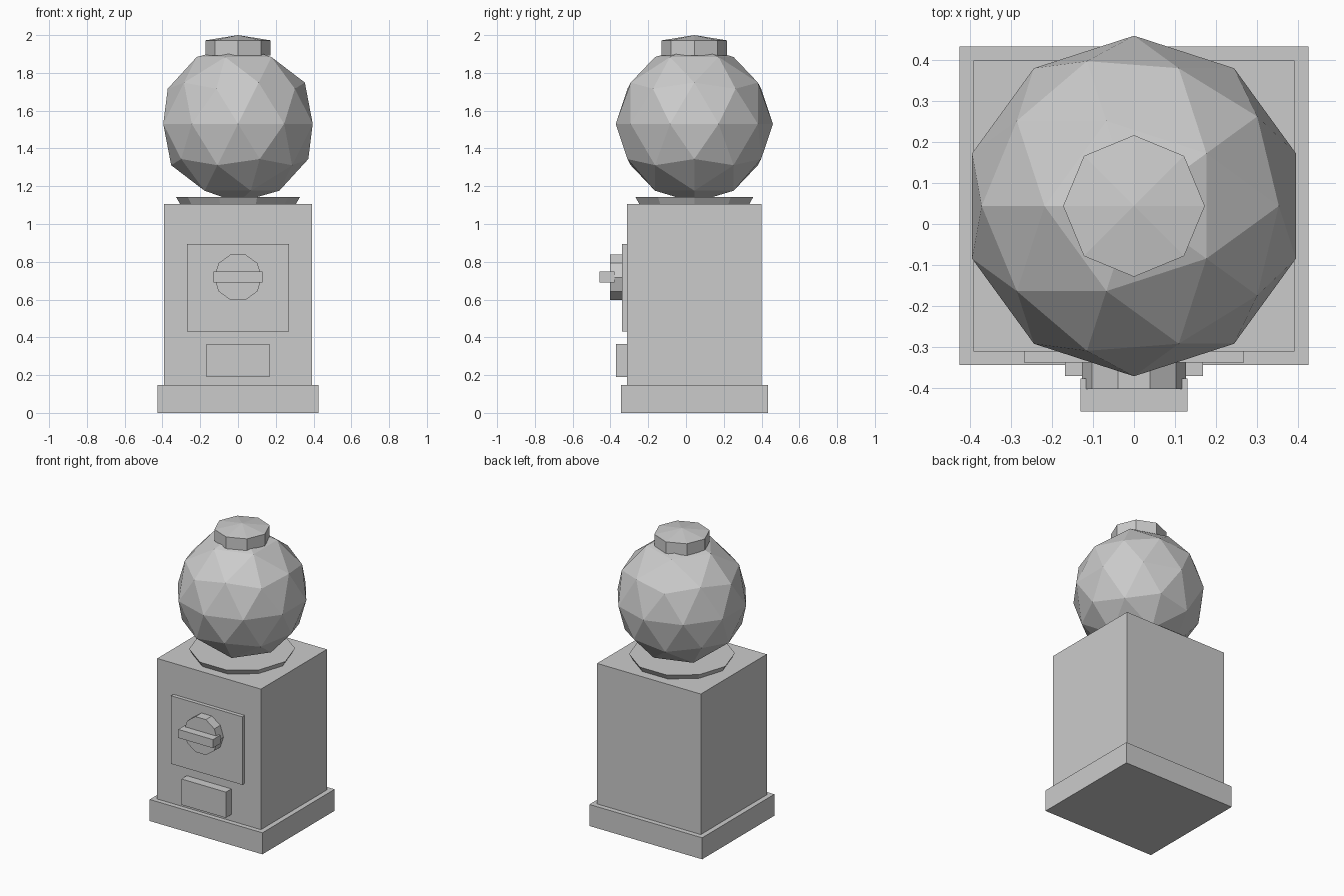
import bpy
import bmesh
from math import pi
from mathutils import Matrix, Vector

default = bpy.data.objects.get("Cube")
if default:
    bpy.data.objects.remove(default, do_unlink=True)

# Single flat colour
grey = bpy.data.materials.new("light_grey")
grey.use_nodes = True
tone = (0.6, 0.6, 0.6, 1)
grey.diffuse_color = tone
grey.node_tree.nodes["Principled BSDF"].inputs["Base Color"].default_value = tone

CENTRE_Y = 0.044    # axis of cabinet and globe
FRONT_Y = -0.312    # front wall of the cabinet


def finish(name, bm):
    mesh = bpy.data.meshes.new(name)
    bm.to_mesh(mesh)
    bm.free()
    mesh.materials.append(grey)
    obj = bpy.data.objects.new(name, mesh)
    bpy.context.collection.objects.link(obj)
    return obj


def box(name, half_x, y, z):
    """Box centred on x, spanning the y and z ranges."""
    bm = bmesh.new()
    bmesh.ops.create_cube(bm, size=1)
    bmesh.ops.scale(bm, verts=bm.verts, vec=(2 * half_x, y[1] - y[0], z[1] - z[0]))
    bmesh.ops.translate(bm, verts=bm.verts, vec=(0, sum(y) / 2, sum(z) / 2))
    return finish(name, bm)


def prism(name, sides, r_bottom, r_top, depth, place, peak=0):
    """Tapered prism with a corner on +x; peak raises the middle of its top."""
    bm = bmesh.new()
    bmesh.ops.create_cone(bm, cap_ends=True, segments=sides,
                          radius1=r_bottom, radius2=r_top, depth=depth)
    # Turn so that one corner lies exactly on the x axis
    corner = bm.verts[:][0].co
    turn = -Vector((1, 0)).angle_signed(corner.to_2d())
    bmesh.ops.rotate(bm, verts=bm.verts, matrix=Matrix.Rotation(-turn, 3, 'Z'))
    if abs(max(v.co.x for v in bm.verts) - max(r_bottom, r_top)) > 0.0001:
        bmesh.ops.rotate(bm, verts=bm.verts, matrix=Matrix.Rotation(2 * turn, 3, 'Z'))
    if peak:
        top = max(bm.faces, key=lambda f: f.calc_center_median().z)
        hub = bmesh.ops.poke(bm, faces=[top])["verts"][0]
        hub.co.z += peak
    bmesh.ops.transform(bm, verts=bm.verts, matrix=place)
    return finish(name, bm)


# Cabinet
box("base", 0.426, (-0.345, 0.434), (0, 0.147))
box("cabinet", 0.392, (FRONT_Y, 0.40), (0.147, 1.107))

# Front fittings
box("front_panel", 0.269, (-0.338, FRONT_Y), (0.43, 0.895))
box("dispenser_door", 0.168, (-0.371, FRONT_Y), (0.19, 0.366))
prism("knob", 10, 0.127, 0.127, 0.066,
      Matrix.Translation((0, -0.37, 0.718)) @ Matrix.Rotation(pi / 2, 4, 'X'))
box("knob_handle", 0.131, (-0.458, -0.378), (0.69, 0.748))

# Globe on its collar
prism("collar", 10, 0.307, 0.328, 0.036, Matrix.Translation((0, CENTRE_Y, 1.125)))
bm = bmesh.new()
bmesh.ops.create_icosphere(bm, subdivisions=2, radius=0.416,
                           matrix=Matrix.Translation((0, CENTRE_Y, 1.53))
                           @ Matrix.Rotation(pi, 4, 'Z'))
finish("globe", bm)

# Lid with a shallow peak
prism("lid", 8, 0.173, 0.173, 0.08, Matrix.Translation((0, CENTRE_Y, 1.932)), peak=0.028)
